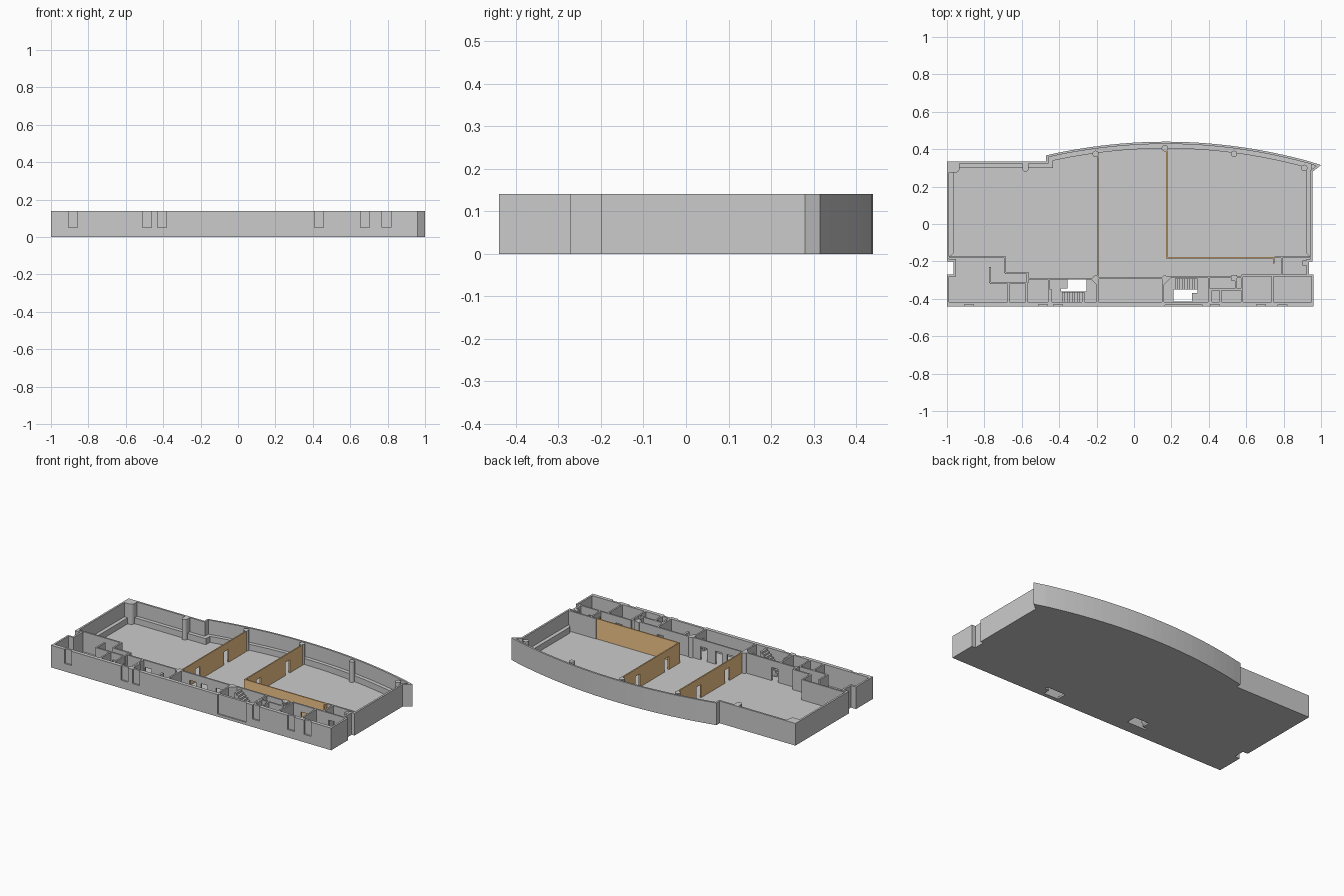
import bpy, bmesh, math
from mathutils import Vector

if "Cube" in bpy.data.objects:
    bpy.data.objects.remove(bpy.data.objects["Cube"])

H, F = 0.14, 0.012          # wall top, floor top


def finish(name, bm, mat=None):
    bmesh.ops.recalc_face_normals(bm, faces=bm.faces)
    me = bpy.data.meshes.new(name)
    bm.to_mesh(me)
    bm.free()
    ob = bpy.data.objects.new(name, me)
    bpy.context.collection.objects.link(ob)
    if mat:
        me.materials.append(mat)
    return ob


def add_prism(bm, pts, z0, z1):
    lo = [bm.verts.new((x, y, z0)) for x, y in pts]
    hi = [bm.verts.new((x, y, z1)) for x, y in pts]
    bm.faces.new(lo[::-1])
    bm.faces.new(hi)
    for i in range(len(pts)):
        j = (i + 1) % len(pts)
        bm.faces.new((lo[i], lo[j], hi[j], hi[i]))


def prism(name, pts, z0=F, z1=H, mat=None):
    bm = bmesh.new()
    add_prism(bm, pts, z0, z1)
    return finish(name, bm, mat)


def rect(x0, y0, x1, y1):
    return [(x0, y0), (x1, y0), (x1, y1), (x0, y1)]


def inset(pts, d):
    # mitred inward offset of a counter-clockwise outline
    out, n = [], len(pts)
    for i in range(n):
        a, b, c = (Vector(pts[k % n]) for k in (i - 1, i, i + 1))
        u, v = (b - a).normalized(), (c - b).normalized()
        n1, n2 = Vector((-u.y, u.x)), Vector((-v.y, v.x))
        p = b + (n1 + n2) * (d / (1 + n1.dot(n2)))
        out.append((p.x, p.y))
    return out


def band(name, a, b, z0, z1, closed=True):
    # solid strip between two matching outlines
    bm = bmesh.new()
    rows = [[bm.verts.new((p[0], p[1], z)) for p in ps]
            for ps, z in ((a, z0), (a, z1), (b, z1), (b, z0))]
    n = len(a)
    for i in range(n if closed else n - 1):
        j = (i + 1) % n
        for k in range(4):
            r, s = rows[k], rows[(k + 1) % 4]
            bm.faces.new((r[i], r[j], s[j], s[i]))
    if not closed:
        bm.faces.new([r[0] for r in rows])
        bm.faces.new([r[-1] for r in rows][::-1])
    return finish(name, bm)


def wall(name, x0, y0, x1, y1, t=0.01, doors=(), dw=0.045, dh=0.095, mat=None):
    # axis-aligned wall on a centre line, with door gaps under lintels
    along_x = abs(x1 - x0) > abs(y1 - y0)
    s, e = sorted((x0, x1) if along_x else (y0, y1))
    bm = bmesh.new()

    def piece(a, b, z0):
        r = rect(a, y0 - t / 2, b, y0 + t / 2) if along_x else rect(x0 - t / 2, a, x0 + t / 2, b)
        add_prism(bm, r, z0, H)
    pos = s
    for d in sorted(doors):
        piece(pos, d - dw / 2, F)
        piece(d - dw / 2, d + dw / 2, dh)
        pos = d + dw / 2
    piece(pos, e, F)
    return finish(name, bm, mat)


def cut(ob, boxes):
    bm = bmesh.new()
    for pts, z0, z1 in boxes:
        add_prism(bm, pts, z0, z1)
    cutter = finish("cutter", bm)
    m = ob.modifiers.new("cut", 'BOOLEAN')
    m.object, m.operation, m.solver = cutter, 'DIFFERENCE', 'EXACT'
    bpy.context.view_layer.objects.active = ob
    bpy.ops.object.modifier_apply(modifier=m.name)
    bpy.data.objects.remove(cutter)


def column(name, x, y, r=0.017):
    bpy.ops.mesh.primitive_cylinder_add(vertices=24, radius=r, depth=H - F,
                                        location=(x, y, (H + F) / 2))
    bpy.context.object.name = name
    bpy.ops.object.shade_smooth_by_angle()


def arc(x0, x1, n=24):
    return [(x, 0.44 - 0.178 * (x - 0.17) ** 2)
            for x in (x0 + (x1 - x0) * i / n for i in range(n + 1))]


# Building outline with curved back and side notches
left = [(-0.47, 0.335), (-1, 0.335), (-1, -0.2), (-0.965, -0.2), (-0.965, -0.27), (-1, -0.27)]
outline = [(-1, -0.44), (0.96, -0.44), (0.96, -0.27), (0.935, -0.27), (0.935, -0.2),
           (0.955, -0.2), (0.955, 0.28), (1.0, 0.315)] + arc(0.93, -0.47) + left

# Floor slab with two L-shaped stairwell openings
floor = prism("floor_slab", outline, 0, F)
well_left = [(-0.39, -0.362), (-0.255, -0.362), (-0.255, -0.295),
             (-0.355, -0.295), (-0.355, -0.345), (-0.39, -0.345)]
well_right = [(0.21, -0.414), (0.31, -0.414), (0.31, -0.37),
              (0.34, -0.37), (0.34, -0.35), (0.21, -0.35)]
cut(floor, [(well_left, -0.1, 0.1), (well_right, -0.1, 0.1)])

# Outer wall with shallow front recesses, and a backing that thickens the front
shell = band("outer_wall", outline, inset(outline, 0.012), F, H)
recess = [(rect(x, -0.46, x + 0.048, -0.430), 0.05, 0.2)
          for x in (-0.905, -0.51, -0.43, 0.41, 0.655, 0.77)]
recess.append((rect(0.165, -0.46, 0.365, -0.432), 0.017, 0.2))
cut(shell, recess)
prism("front_wall_backing", rect(-0.99, -0.429, 0.95, -0.417))

# Low ledge along the hall's outer walls
hall = [(0.955, -0.19), (0.955, 0.33)] + arc(0.92, -0.47) + [(-0.47, 0.335), (-1, 0.335), (-1, -0.19)]
band("hall_ledge", inset(hall, 0.006), inset(hall, 0.036), F, 0.05, closed=False)

# Hall columns
for i, (x, y) in enumerate([(-0.205, 0.375), (0.165, 0.405), (0.535, 0.375), (0.91, 0.30),
                            (-0.58, 0.297), (-0.205, -0.292), (0.165, -0.292)]):
    column(f"column_{i}", x, y)
prism("column_stem", rect(-0.597, 0.297, -0.563, 0.326))
column("corner_column", -0.955, 0.298, 0.023)
prism("corner_pier", rect(-0.99, 0.275, -0.955, 0.325))
prism("corner_pier_top", rect(-0.956, 0.298, -0.932, 0.325))
prism("square_pier", rect(0.52, -0.305, 0.552, -0.272))

# Wooden partitions
wood = bpy.data.materials.new("wood")
wood.diffuse_color = (0.9, 0.57, 0.25, 1)
wood.use_nodes = True
wood.node_tree.nodes["Principled BSDF"].inputs["Base Color"].default_value = wood.diffuse_color
wall("partition_left", -0.195, -0.28, -0.195, 0.36, 0.008, (-0.13, 0.157), mat=wood)
wall("partition_right", 0.175, -0.184, 0.175, 0.39, 0.008, (-0.05, 0.24), mat=wood)
wall("partition_cross", 0.179, -0.18, 0.75, -0.18, 0.008, mat=wood)
wall("partition_end", 0.748, -0.176, 0.748, -0.21, 0.008, mat=wood)

# Room walls: (x0, y0, x1, y1, door centres)
rooms = [
    (-0.99, -0.178, -0.685, -0.178, ()), (-0.69, -0.18, -0.69, -0.262, ()),
    (-0.69, -0.262, -0.565, -0.262, ()), (-0.57, -0.262, -0.57, -0.315, ()),
    (-0.77, -0.23, -0.77, -0.315, ()), (-0.77, -0.315, -0.57, -0.315, (-0.63,)),
    (-0.67, -0.315, -0.67, -0.42, ()), (-0.575, -0.315, -0.575, -0.42, (-0.345,)),
    (-0.57, -0.293, -0.195, -0.293, (-0.42,)), (-0.455, -0.293, -0.455, -0.42, ()),
    (-0.443, -0.35, -0.443, -0.42, ()),
    (-0.195, -0.293, -0.195, -0.42, (-0.37,)), (0.155, -0.293, 0.155, -0.42, (-0.37,)),
    (-0.195, -0.29, 0.155, -0.29, (-0.11, -0.03, 0.075)),
    (0.155, -0.285, 0.58, -0.285, (0.375,)), (0.40, -0.285, 0.40, -0.42, ()),
    (0.412, -0.35, 0.412, -0.42, ()), (0.462, -0.35, 0.462, -0.42, ()),
    (0.40, -0.35, 0.58, -0.35, (0.52,)), (0.545, -0.285, 0.545, -0.35, ()),
    (0.578, -0.275, 0.578, -0.42, ()), (0.74, -0.275, 0.74, -0.42, ()),
    (0.575, -0.275, 0.95, -0.275, (0.66, 0.85)), (0.79, -0.178, 0.79, -0.275, ()),
    (0.75, -0.178, 0.95, -0.178, ()),
]
for i, (x0, y0, x1, y1, doors) in enumerate(rooms):
    wall(f"room_wall_{i}", x0, y0, x1, y1, 0.01, doors)
prism("service_shaft", rect(0.9, -0.222, 0.922, -0.195))

# Diagonal corner piers beside the lobby
prism("lobby_pier_left", [(-0.235, -0.29), (-0.195, -0.33), (-0.195, -0.29)])
prism("lobby_pier_right", [(0.155, -0.29), (0.155, -0.33), (0.195, -0.29)])


# Staircases, each a stepped profile extruded across its width
def stairs(name, x_high, x_low, y0, y1, n=9):
    step = (x_low - x_high) / n
    rise = (0.132 - F) / n
    prof = [(x_high, F)]
    for i in range(n):
        z = 0.132 - i * rise
        prof += [(x_high + i * step, z), (x_high + (i + 1) * step, z)]
    prof.append((x_low, F))
    bm = bmesh.new()
    a = [bm.verts.new((x, y0, z)) for x, z in prof]
    b = [bm.verts.new((x, y1, z)) for x, z in prof]
    bm.faces.new(a)
    bm.faces.new(b[::-1])
    for i in range(len(prof)):
        j = (i + 1) % len(prof)
        bm.faces.new((a[i], a[j], b[j], b[i]))
    finish(name, bm)


stairs("staircase_left", -0.265, -0.385, -0.417, -0.363)
stairs("staircase_right", 0.22, 0.34, -0.349, -0.292)
